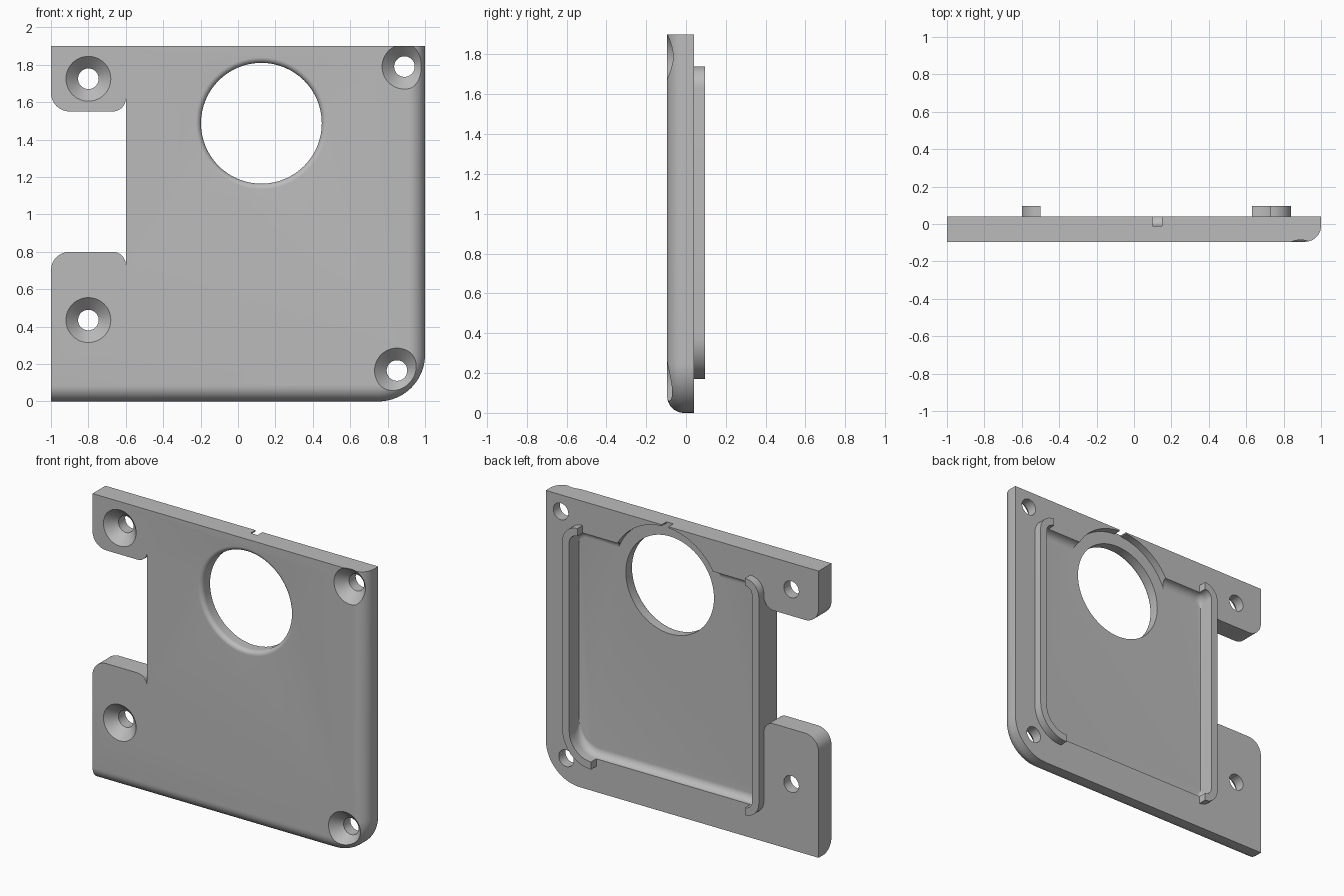
import bpy, bmesh
from math import sin, cos, pi, radians

if "Cube" in bpy.data.objects:
    bpy.data.objects.remove(bpy.data.objects["Cube"])

FRONT, FLOOR, BACK, LIP = -0.095, -0.01, 0.04, 0.095

grey = bpy.data.materials.new("plain_grey")
grey.use_nodes = True
grey.diffuse_color = (0.5, 0.5, 0.5, 1)
grey.node_tree.nodes["Principled BSDF"].inputs["Base Color"].default_value = (0.5, 0.5, 0.5, 1)


def arc(x, z, r, a0, a1, n=12):
    """Points (x, z) on an arc, angles in degrees."""
    return [(x + r * cos(radians(a0 + (a1 - a0) * i / n)),
             z + r * sin(radians(a0 + (a1 - a0) * i / n))) for i in range(n + 1)]


def circle(x, z, r, n=64):
    return arc(x, z, r, 0, 360, n)[:-1]


def loft(name, rings):
    """Closed solid through (y, outline) rings of equal point count."""
    bm = bmesh.new()
    rows = [[bm.verts.new((x, y, z)) for x, z in pts] for y, pts in rings]
    n = len(rows[0])
    for a, b in zip(rows, rows[1:]):
        for i in range(n):
            j = (i + 1) % n
            bm.faces.new((a[i], a[j], b[j], b[i]))
    bm.faces.new(rows[0][::-1])
    bm.faces.new(rows[-1])
    bmesh.ops.recalc_face_normals(bm, faces=bm.faces)
    mesh = bpy.data.meshes.new(name)
    bm.to_mesh(mesh)
    bm.free()
    mesh.materials.append(grey)
    ob = bpy.data.objects.new(name, mesh)
    bpy.context.collection.objects.link(ob)
    return ob


def activate(ob):
    bpy.ops.object.select_all(action='DESELECT')
    ob.select_set(True)
    bpy.context.view_layer.objects.active = ob


def cut(target, cutter):
    cutter.hide_render = True
    mod = target.modifiers.new("cut", 'BOOLEAN')
    mod.operation, mod.solver, mod.object = 'DIFFERENCE', 'EXACT', cutter
    activate(target)
    bpy.ops.object.modifier_apply(modifier=mod.name)
    bpy.data.objects.remove(cutter)


# Plate outline; e pulls in the bottom and right edges for the front rounding
def plate_outline(e):
    return ([(-1, e)] + arc(0.75, 0.25, 0.25 - e, -90, 0, 20)
            + [(1 - e, 1.9), (-1, 1.9)]
            + arc(-0.9, 1.65, 0.1, 180, 270) + arc(-0.67, 1.62, 0.07, 270, 360)
            + arc(-0.67, 0.73, 0.07, 0, 90) + arc(-0.9, 0.7, 0.1, 90, 180))


R = 0.085
steps = [i / 10 * pi / 2 for i in range(11)]
plate = loft("cover_plate",
             [(FRONT + R * (1 - cos(t)), plate_outline(R * (1 - sin(t)))) for t in steps]
             + [(BACK, plate_outline(0))])


# Shallow back pocket with rounded top and bottom floor edges
def pocket_outline(e):
    return (arc(0.63, 0.38 + e, 0.16, -90, 0) + arc(0.73, 1.63 - e, 0.06, 0, 90)
            + arc(-0.5, 1.64 - e, 0.05, 90, 180) + arc(-0.5, 0.27 + e, 0.05, 180, 270))


D = BACK - FLOOR
cut(plate, loft("pocket_cutter",
                [(BACK + 0.05, pocket_outline(0))]
                + [(BACK - D * sin(t), pocket_outline(D * (1 - cos(t)))) for t in steps]))

# Round clearance and the small slot above the window
HX, HZ, HR, F = 0.125, 1.487, 0.323, 0.03
cut(plate, loft("clearance_cutter",
                [(y, circle(HX, HZ, 0.405)) for y in (FLOOR, BACK + 0.05)]))
slot = [(0.1, 1.8), (0.15, 1.8), (0.15, 2), (0.1, 2)]
cut(plate, loft("slot_cutter", [(y, slot) for y in (FLOOR, BACK + 0.05)]))

# Round window with a softened front rim
cut(plate, loft("window_cutter",
                [(FRONT - 0.03, circle(HX, HZ, HR + F))]
                + [(FRONT + F * (1 - cos(t)), circle(HX, HZ, HR + F * (1 - sin(t)))) for t in steps]
                + [(BACK, circle(HX, HZ, HR))]))

# Countersunk screw holes
for x, z in ((-0.8, 1.725), (-0.8, 0.435), (0.89, 1.79), (0.85, 0.165)):
    profile = ((0.14, FRONT - 0.02), (0.055, FRONT + 0.065), (0.055, BACK + 0.05))
    cut(plate, loft("screw_cutter", [(y, circle(x, z, r, 48)) for r, y in profile]))


# Raised lips beside the pocket, with ends curling inward
def lip_outline(side, x, bottom_r, top_r, w=0.05):
    def edge(d):
        low = arc(0, 0, bottom_r - d, -90, 0)
        high = arc(0, 0, top_r - d, 0, 90)
        return ([(x + side * (px - bottom_r), 0.17 + bottom_r + pz) for px, pz in low]
                + [(x + side * (px - top_r), 1.74 - top_r + pz) for px, pz in high])
    return edge(0) + edge(w)[::-1]


lips = [loft(name, [(y, lip_outline(*args)) for y in (BACK - 0.01, LIP)])
        for name, args in (("left_lip", (1, 0.84, 0.21, 0.11)),
                           ("right_lip", (-1, -0.6, 0.1, 0.1)))]

for ob in [plate] + lips:
    activate(ob)
    bpy.ops.object.shade_smooth_by_angle(angle=radians(30))
